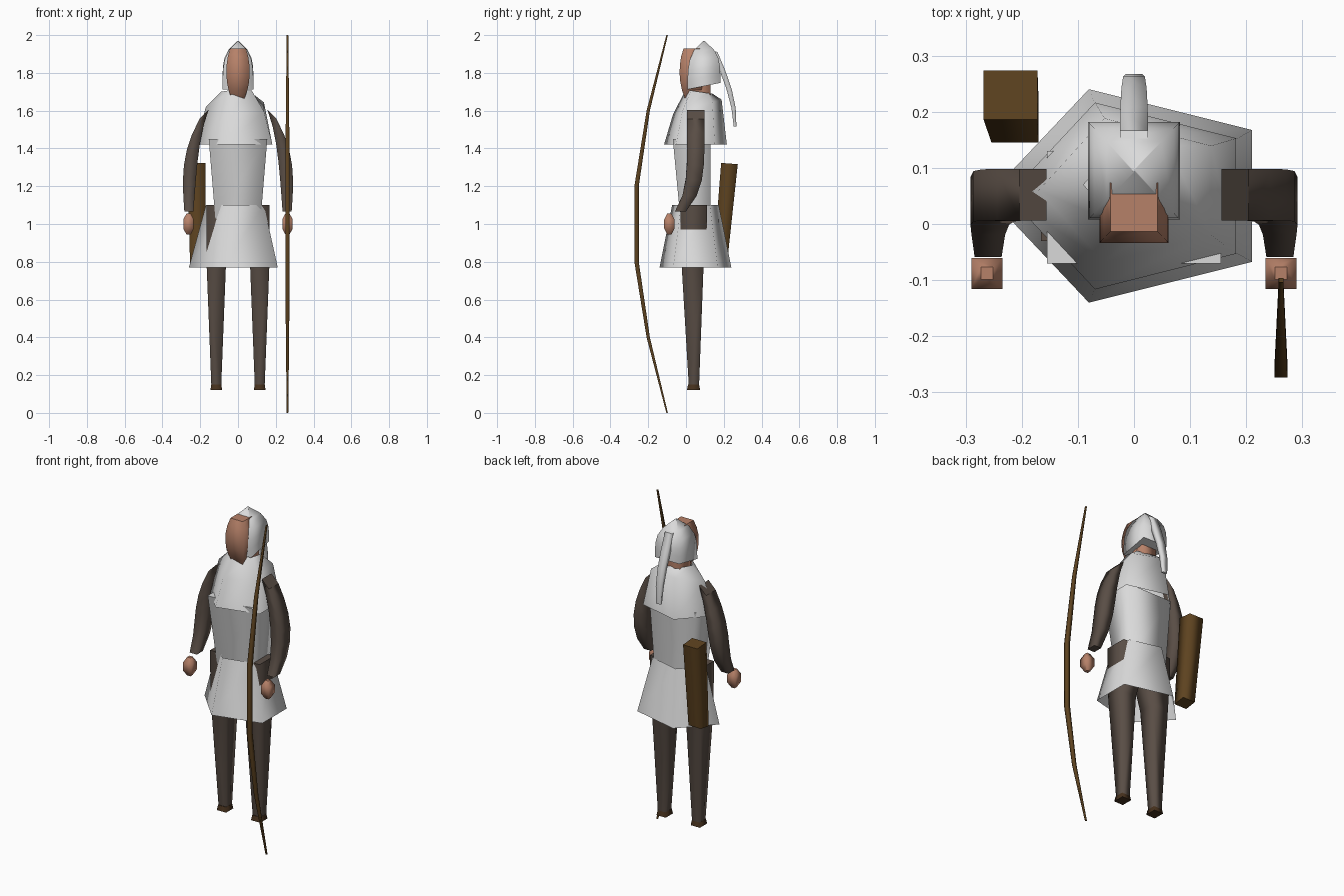
import bpy, bmesh
from math import sin, cos, pi, sqrt

if "Cube" in bpy.data.objects:
    bpy.data.objects.remove(bpy.data.objects["Cube"])


def material(name, red, green, blue):
    colour = (red, green, blue, 1)
    mat = bpy.data.materials.new(name)
    mat.use_nodes = True
    mat.diffuse_color = colour
    mat.node_tree.nodes["Principled BSDF"].inputs["Base Color"].default_value = colour
    return mat


cloth = material("white cloth", .7, .7, .7)
skin = material("skin", .47, .22, .14)
wool = material("dark brown wool", .1, .075, .06)
leather = material("brown leather", .11, .055, .014)
boot_leather = material("dark boot leather", .06, .03, .012)


def steps(count):
    """Evenly spaced values from zero to one."""
    return [i / count for i in range(count + 1)]


def ring(z, width, depth, y=.05, x=0, lean=0, pitch=0):
    """Cross-section: half width and half depth, lean tilts it along x, pitch along y."""
    return x, y, z, width, depth, lean, pitch


def loft(name, mat, rings, sides=4, caps=True, flip=1):
    """Skin a stack of rings; four sides make a box, others point a corner to -x."""
    start, grow = (pi / 4, sqrt(2)) if sides == 4 else (pi, 1)
    bm = bmesh.new()
    loops = []
    for x, y, z, width, depth, lean, pitch in rings:
        loop = []
        for i in range(sides):
            angle = start + i * 2 * pi / sides
            dx = width * grow * cos(angle)
            dy = depth * grow * sin(angle)
            height = z + lean * dx + pitch * dy
            loop.append(bm.verts.new((flip * (x + dx), y + dy, height)))
        loops.append(loop)
    for low, high in zip(loops, loops[1:]):
        for i in range(sides):
            j = (i + 1) % sides
            face = bm.faces.new((low[i], low[j], high[j], high[i]))
            face.smooth = True
    if caps:
        bm.faces.new(loops[0])
        bm.faces.new(loops[-1])
    bmesh.ops.recalc_face_normals(bm, faces=bm.faces)
    mesh = bpy.data.meshes.new(name)
    bm.to_mesh(mesh)
    bm.free()
    mesh.materials.append(mat)
    bpy.context.collection.objects.link(bpy.data.objects.new(name, mesh))


# Tunic: flared five-sided skirt, boxy torso and shoulder cape
loft("skirt", cloth, [
    ring(z=.77, width=.26, depth=.2),
    ring(z=1.1, width=.17, depth=.13),
], sides=5, caps=False)
loft("torso", cloth, [
    ring(z=1.03, width=.12, depth=.08),
    ring(z=1.45, width=.155, depth=.1, y=.03),
])
loft("shoulder_cape", cloth, [
    ring(z=1.42, width=.225, depth=.175),
    ring(z=1.62, width=.17, depth=.135, y=.06, pitch=.3),
    ring(z=1.7, width=.09, depth=.075, y=.07, pitch=-.15),
], sides=5, caps=False)

# Head: oval face and neck inside a domed hood with a hanging tail
loft("neck", skin, [ring(z=height, width=.05, depth=.05, y=.08) for height in (1.6, 1.75)])


def face_ring(t):
    swell = sqrt(sin(pi * (.1 + .75 * t)))
    return ring(z=1.665 + .265 * t, width=.062 * swell, depth=.064 * swell, y=.03)


def hood_ring(t):
    size = 1.02 - t ** 4
    return ring(z=1.73 + .24 * t, width=.08 * size, depth=.085 * size,
                y=.095, pitch=.2 * (1 - t))


def tail_ring(t):
    return ring(z=1.915 - .4 * t, width=.025 - .01 * t * t, depth=.017 - .01 * t * t,
                y=.15 + .11 * sin(t * pi / 2), pitch=-.3 * (1 - t))


loft("head", skin, [face_ring(t) for t in steps(6)])
loft("hood", cloth, [hood_ring(t) for t in steps(5)])
loft("hood_tail", cloth, [tail_ring(t) for t in steps(4)])


# Limbs: arms bow outwards and bend forward at the elbow, hands are small blobs
def arm_ring(t):
    upper = 1 - t
    return ring(z=1.58 - .515 * t, width=.024 + .012 * sin(pi * t),
                depth=.046 - .017 * t ** 4, y=.052 - .082 * t ** 5,
                x=.18 + .08 * (1 - upper ** 3), lean=-upper * upper)


def hand_ring(t):
    angle = pi * (.12 + .76 * t)
    size = .03 * sin(angle)
    return ring(z=1 - .06 * cos(angle), width=size, depth=size, y=-.088, x=.262)


leg = [
    ring(z=.14, width=.026, depth=.027, y=.042, x=.115),
    ring(z=.78, width=.051, depth=.058, y=.035, x=.115),
    ring(z=.98, width=.076, depth=.07, y=.04, x=.09),
    ring(z=1.1, width=.076, depth=.07, y=.04, x=.09),
]
boot = [
    ring(z=.12, width=.031, depth=.035, y=.04, x=.115),
    ring(z=.15, width=.027, depth=.029, y=.04, x=.115),
]
for side, flip in (("left", 1), ("right", -1)):
    loft(side + "_arm", wool, [arm_ring(t) for t in steps(6)], flip=flip)
    loft(side + "_hand", skin, [hand_ring(t) for t in steps(3)], flip=flip)
    loft(side + "_leg", wool, leg, flip=flip)
    loft(side + "_boot", boot_leather, boot, flip=flip)

# Quiver slung behind the right hip
loft("quiver", leather, [
    ring(z=.8, width=.042, depth=.037, y=.182, x=-.212, pitch=.15),
    ring(z=1.32, width=.048, depth=.044, y=.23, x=-.22, pitch=-.08),
])


# Bow held upright in front of the left hand
def bow_ring(t):
    bend = sin(pi * t)
    radius = .004 + .008 * bend
    return ring(z=2 * t, width=radius, depth=radius, y=-.1 - .17 * bend, x=.262)


loft("bow", leather, [bow_ring(t) for t in steps(5)])
